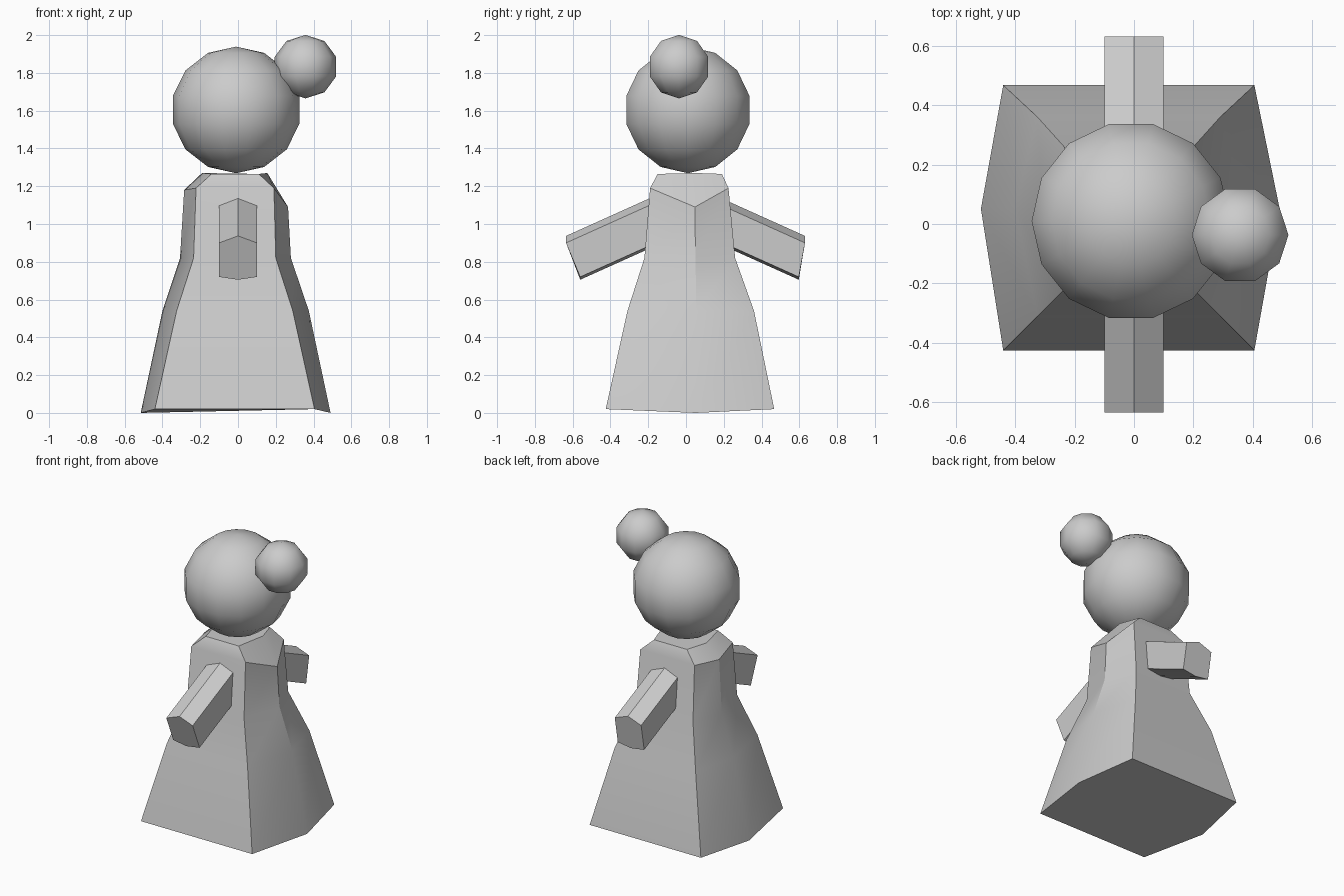
import bpy, bmesh, math

if "Cube" in bpy.data.objects:
    bpy.data.objects.remove(bpy.data.objects["Cube"])

def make_object(name, bm, angle=None):
    bmesh.ops.recalc_face_normals(bm, faces=bm.faces)
    mesh = bpy.data.meshes.new(name)
    bm.to_mesh(mesh)
    bm.free()
    ob = bpy.data.objects.new(name, mesh)
    bpy.context.collection.objects.link(ob)
    bpy.ops.object.select_all(action='DESELECT')
    bpy.context.view_layer.objects.active = ob
    ob.select_set(True)
    if angle is None:
        bpy.ops.object.shade_smooth()
    else:
        bpy.ops.object.shade_smooth_by_angle(angle=math.radians(angle))
    return ob

def loft(name, rings, angle):
    """Skin a list of equal-length point rings and cap both ends."""
    bm = bmesh.new()
    loops = [[bm.verts.new(p) for p in ring] for ring in rings]
    n = len(rings[0])
    for a, b in zip(loops, loops[1:]):
        for i in range(n):
            j = (i + 1) % n
            bm.faces.new((a[i], a[j], b[j], b[i]))
    bm.faces.new(loops[0])
    bm.faces.new(loops[-1])
    return make_object(name, bm, angle)

def ball(name, centre, segments, rings, width, height):
    bm = bmesh.new()
    bmesh.ops.create_uvsphere(bm, u_segments=segments, v_segments=rings, radius=1)
    ob = make_object(name, bm)
    ob.location = centre
    ob.scale = (width, width, height)
    ob.rotation_euler.z = math.pi / 2   # points on the front and back, flats at the sides

# Robe: hexagonal sections with a ridge down each side
# corner z, left ridge z, right ridge z, ridge x pair, corner x pair, front y, back y
sections = [
    (0.02, 0.00, 0.00, -0.515, 0.49, -0.44, 0.405, -0.425, 0.467),
    (0.54, 0.54, 0.54, -0.40, 0.375, -0.325, 0.29, -0.31, 0.36),
    (0.82, 0.82, 0.82, -0.307, 0.28, -0.235, 0.20, -0.22, 0.26),
    (1.19, 1.18, 1.09, -0.285, 0.265, -0.222, 0.19, -0.19, 0.225),
    (1.265, 1.27, 1.27, -0.19, 0.155, -0.14, 0.11, -0.15, 0.19),
]
robe = []
for z, zl, zr, rl, rr, cl, cr, yf, yb in sections:
    ym = (yf + yb) / 2 + 0.03
    robe.append([(cl, yf, z), (cr, yf, z), (rr, ym, zr),
                 (cr, yb, z), (cl, yb, z), (rl, ym, zl)])
loft("robe", robe, 30)

# Arms: six-sided bars with a ridged top, sloping down to front and back
for name, side, top_y, low_y in (("front_arm", -1, 0.635, 0.56),
                                 ("back_arm", 1, 0.63, 0.597)):
    section = [(0, top_y, 0.937), (0.1, top_y, 0.90), (0.1, low_y, 0.72),
               (0, low_y, 0.705), (-0.1, low_y, 0.72), (-0.1, top_y, 0.90)]
    reach = 0.46
    hand = [(x, side * y, z) for x, y, z in section]
    root = [(x, side * (y - reach), z + reach * 0.45) for x, y, z in section]
    loft(name, [root, hand], 30)

# Head and hair bun
ball("head", (-0.01, 0.01, 1.604), 14, 7, 0.343, 0.335)
ball("hair_bun", (0.357, -0.037, 1.833), 10, 5, 0.171, 0.168)
